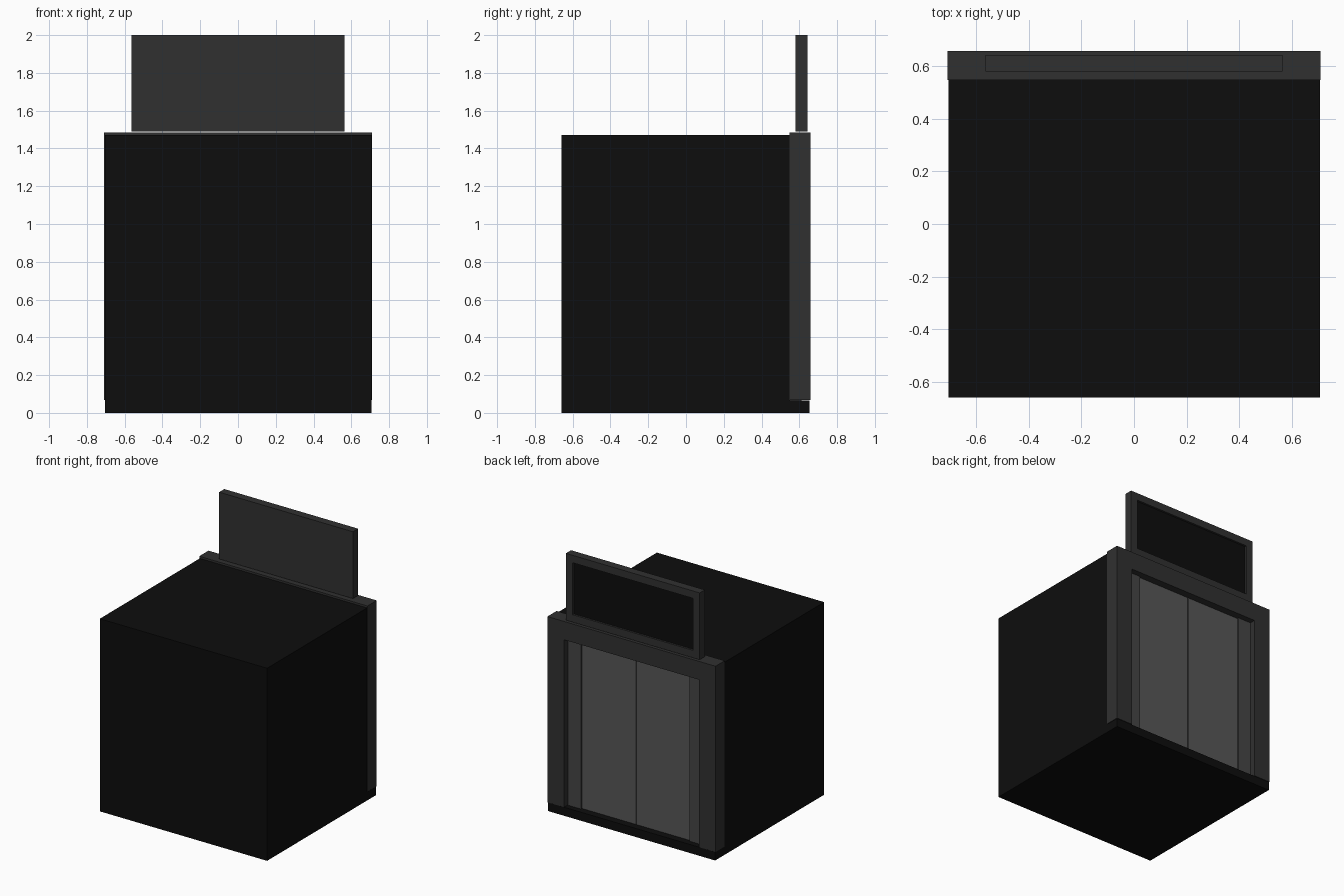
import bpy, bmesh
from mathutils import Vector

if "Cube" in bpy.data.objects:
    bpy.data.objects.remove(bpy.data.objects["Cube"])


def material(name, v):
    m = bpy.data.materials.new(name)
    m.diffuse_color = (v, v, v, 1)
    m.use_nodes = True
    m.node_tree.nodes["Principled BSDF"].inputs["Base Color"].default_value = m.diffuse_color
    return m


BLACK = material("black", 0.004)
DARK = material("dark_grey", 0.03)
MID = material("mid_grey", 0.06)
STEEL = material("steel", 0.095)


def finish(name, bm, mat):
    bmesh.ops.recalc_face_normals(bm, faces=bm.faces)
    mesh = bpy.data.meshes.new(name)
    bm.to_mesh(mesh)
    bm.free()
    mesh.materials.append(mat)
    ob = bpy.data.objects.new(name, mesh)
    bpy.context.collection.objects.link(ob)
    return ob


def box(name, x, y, z, mat):
    bm = bmesh.new()
    bmesh.ops.create_cube(bm, size=1)
    for v in bm.verts:
        v.co = Vector([(a + b) / 2 + c * (b - a) for (a, b), c in zip((x, y, z), v.co)])
    return finish(name, bm, mat)


def prism(name, outline, y, mat):
    """Extrude an x-z outline from y[0] to y[1]."""
    bm = bmesh.new()
    face = bm.faces.new([bm.verts.new((px, y[0], pz)) for px, pz in outline])
    ext = bmesh.ops.extrude_face_region(bm, geom=[face])
    verts = [g for g in ext["geom"] if isinstance(g, bmesh.types.BMVert)]
    bmesh.ops.translate(bm, verts=verts, vec=(0, y[1] - y[0], 0))
    return finish(name, bm, mat)


# Cab shell and the floor sill running under the doorway
box("cab_body", (-0.705, 0.708), (-0.66, 0.55), (0, 1.47), BLACK)
box("floor_sill", (-0.705, 0.708), (0.55, 0.655), (0, 0.065), BLACK)

# Doorway surround: an upside-down U
W, I, Z0, Z1, ZI = 0.71, 0.57, 0.067, 1.485, 1.345
prism("door_frame", [(-W, Z0), (-W, Z1), (W, Z1), (W, Z0),
                     (I, Z0), (I, ZI), (-I, ZI), (-I, Z0)], (0.547, 0.658), DARK)

# Side panels and sliding doors with a fine centre gap
for side, s in (("left", 1), ("right", -1)):
    box("side_panel_" + side, sorted((s * 0.46, s * I)), (0.55, 0.612), (0.065, ZI), MID)
    box("door_" + side, sorted((s * 0.004, s * 0.46)), (0.55, 0.60), (0.065, ZI), STEEL)

# Sign board above the doorway with an inset dark screen
sign = box("sign_board", (-0.565, 0.565), (0.58, 0.642), (1.49, 2.0), DARK)
bm = bmesh.new()
bm.from_mesh(sign.data)
bm.faces.ensure_lookup_table()
face = max(bm.faces, key=lambda f: f.calc_center_median().y)
bmesh.ops.inset_region(bm, faces=[face], thickness=0.08)
ext = bmesh.ops.extrude_face_region(bm, geom=[face])
bmesh.ops.translate(bm, verts=[g for g in ext["geom"] if isinstance(g, bmesh.types.BMVert)],
                    vec=(0, -0.015, 0))
if face.is_valid:
    bmesh.ops.delete(bm, geom=[face], context="FACES_ONLY")
sign.data.materials.append(BLACK)
for f in bm.faces:
    c = f.calc_center_median()
    if abs(f.normal.y) > 0.9 and 0.62 < c.y < 0.635:
        f.material_index = 1
bm.to_mesh(sign.data)
bm.free()
